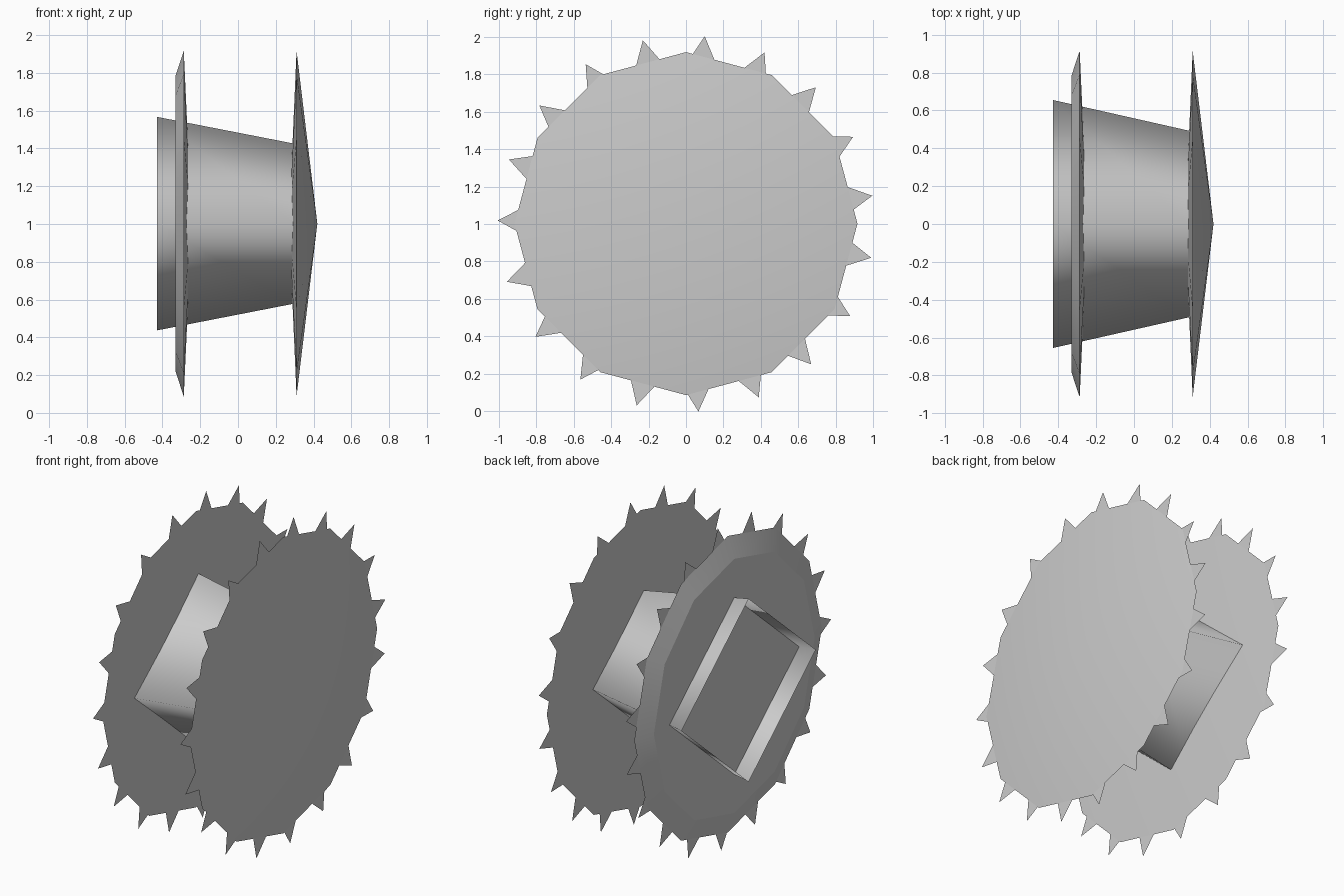
import bpy
from math import cos, sin, pi, radians

if "Cube" in bpy.data.objects:
    bpy.data.objects.remove(bpy.data.objects["Cube"])

CZ = 1.002        # height of the axle
SIDES = 12        # rim polygon
TEETH = 19


def make(name, verts, faces, angle):
    me = bpy.data.meshes.new(name)
    me.from_pydata(verts, [], faces)
    ob = bpy.data.objects.new(name, me)
    bpy.context.collection.objects.link(ob)
    bpy.ops.object.select_all(action='DESELECT')
    ob.select_set(True)
    bpy.context.view_layer.objects.active = ob
    bpy.ops.object.shade_smooth_by_angle(angle=radians(angle))
    return ob


def polar(x, r, a, ky=1.0, kz=1.0):
    return (x, r * cos(a) * ky, CZ + r * sin(a) * kz)


def wheel(name, profile):
    """Revolve (x, radius) points about the x axis, running from -x to +x."""
    verts, rings = [], []
    for x, r in profile:
        n = SIDES if r > 0 else 1
        rings.append([len(verts) + i for i in range(n)])
        verts += [polar(x, r, 2 * pi * i / SIDES) for i in range(n)]
    faces = []
    for a, b in zip(rings, rings[1:]):
        for i in range(SIDES):
            j = (i + 1) % SIDES
            if len(a) == 1:
                faces.append((a[0], b[j], b[i]))
            elif len(b) == 1:
                faces.append((a[i], a[j], b[0]))
            else:
                faces.append((a[i], a[j], b[j], b[i]))
    return make(name, verts, faces, 15)


def spikes(name, x):
    """Ring of flat triangular teeth around the rim."""
    verts, faces = [], []
    for k in range(TEETH):
        a = radians(84.3) - 2 * pi * k / TEETH
        c = radians(5.2)
        n = len(verts)
        verts += [polar(x, 1.005, a), polar(x, 0.862, a + c), polar(x, 0.862, a - c)]
        faces.append((n, n + 1, n + 2))
    return make(name, verts, faces, 15)


# Wheel with a flat, bevelled outer face
wheel("bevelled_wheel", [(-0.33, 0), (-0.33, 0.785), (-0.287, 0.915), (-0.245, 0)])
spikes("bevelled_wheel_spikes", -0.287)

# Wheel with a conical outer face
wheel("cone_wheel", [(0.27, 0), (0.31, 0.915), (0.42, 0)])
spikes("cone_wheel_spikes", 0.31)

# Tapered four-sided hub sleeve, open at its wide end
verts = [polar(x, 1, pi / 2 * i, ky, kz)
         for x, ky, kz in ((-0.428, 0.655, 0.565), (0.29, 0.493, 0.425)) for i in range(4)]
faces = [(i, (i + 1) % 4, 4 + (i + 1) % 4, 4 + i) for i in range(4)]
make("hub_sleeve", verts, faces, 120)
